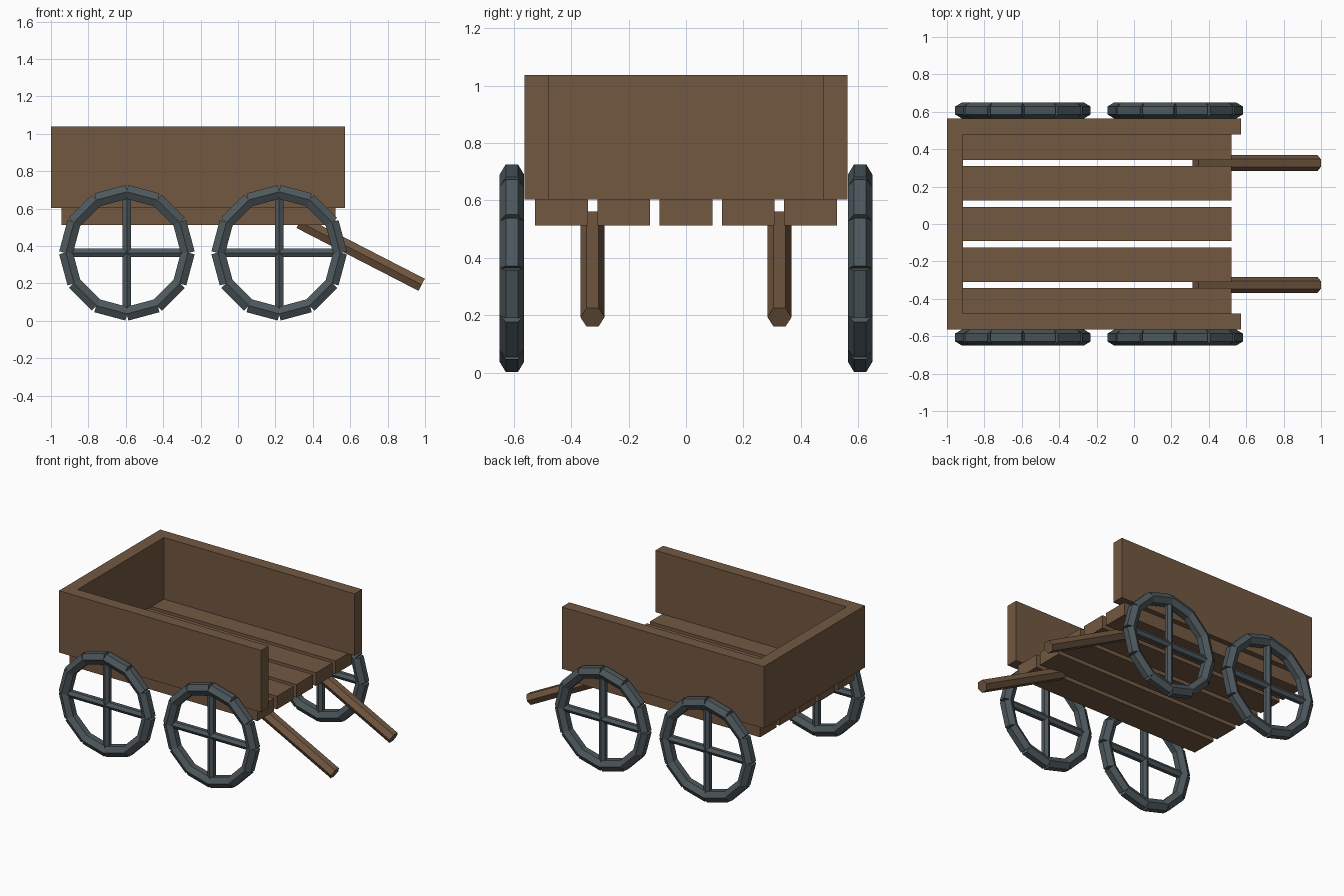
import bpy, bmesh, math
from mathutils import Vector

if "Cube" in bpy.data.objects:
    bpy.data.objects.remove(bpy.data.objects["Cube"])


def material(name, rgb):
    m = bpy.data.materials.new(name)
    m.diffuse_color = (*rgb, 1)
    m.use_nodes = True
    m.node_tree.nodes["Principled BSDF"].inputs["Base Color"].default_value = m.diffuse_color
    return m


WOOD = material("brown wood", (0.170, 0.098, 0.053))
IRON = material("dark grey iron", (0.076, 0.098, 0.108))


def finish(name, bm, mat):
    bmesh.ops.recalc_face_normals(bm, faces=bm.faces[:])
    mesh = bpy.data.meshes.new(name)
    bm.to_mesh(mesh)
    bm.free()
    mesh.materials.append(mat)
    ob = bpy.data.objects.new(name, mesh)
    bpy.context.collection.objects.link(ob)
    return ob


def prism(bm, outline, z0, z1):
    """Extrude an xy outline upwards."""
    face = bm.faces.new([bm.verts.new((x, y, z0)) for x, y in outline])
    top = bmesh.ops.extrude_face_region(bm, geom=[face])["geom"]
    bmesh.ops.translate(bm, vec=(0, 0, z1 - z0),
                        verts=[v for v in top if isinstance(v, bmesh.types.BMVert)])


def hex_bar(bm, a, b, r):
    """Six-sided bar between two points in an xz plane, corners pointing to +-y."""
    a, b = Vector(a), Vector(b)
    u = Vector((0, 1, 0))
    v = (b - a).normalized().cross(u)
    rings = []
    for p in (a, b):
        rings.append([bm.verts.new(p + r * (math.cos(k * math.pi / 3) * u +
                                            math.sin(k * math.pi / 3) * v)) for k in range(6)])
    for k in range(6):
        j = (k + 1) % 6
        bm.faces.new((rings[0][k], rings[0][j], rings[1][j], rings[1][k]))
    bm.faces.new(rings[0][::-1])
    bm.faces.new(rings[1])


# Side walls and back wall, one U shape open at the front end
bm = bmesh.new()
prism(bm, [(-1, -0.563), (0.573, -0.563), (0.573, -0.479), (-0.913, -0.479),
           (-0.913, 0.479), (0.573, 0.479), (0.573, 0.563), (-1, 0.563)], 0.603, 1.038)
finish("cart_walls", bm, WOOD)

# Floor planks
for i in range(5):
    y = (i - 2) * 0.217
    bm = bmesh.new()
    prism(bm, [(-0.945, y - 0.092), (0.52, y - 0.092),
               (0.52, y + 0.092), (-0.945, y + 0.092)], 0.512, 0.604)
    finish(f"floor_plank_{i + 1}", bm, WOOD)

# Sloping pull handles
for side, y in (("right", -0.326), ("left", 0.326)):
    bm = bmesh.new()
    hex_bar(bm, (0.329, y, 0.529), (0.982, y, 0.193), 0.042)
    finish(f"handle_{side}", bm, WOOD)

# Wheels: twelve straight rim blocks and two crossed spokes
R, HALF, ZC = 0.315, 0.086, 0.364
for end, x in (("rear", -0.594), ("front", 0.22)):
    for side, y in (("right", -0.607), ("left", 0.607)):
        bm = bmesh.new()
        c = Vector((x, y, ZC))
        for k in range(12):
            t = math.radians(15 + 30 * k)
            mid = c + R * Vector((math.cos(t), 0, math.sin(t)))
            along = HALF * Vector((-math.sin(t), 0, math.cos(t)))
            hex_bar(bm, mid - along, mid + along, 0.0425)
        for d in (Vector((0.31, 0, 0)), Vector((0, 0, 0.31))):
            hex_bar(bm, c - d, c + d, 0.0265)
        finish(f"wheel_{end}_{side}", bm, IRON)
